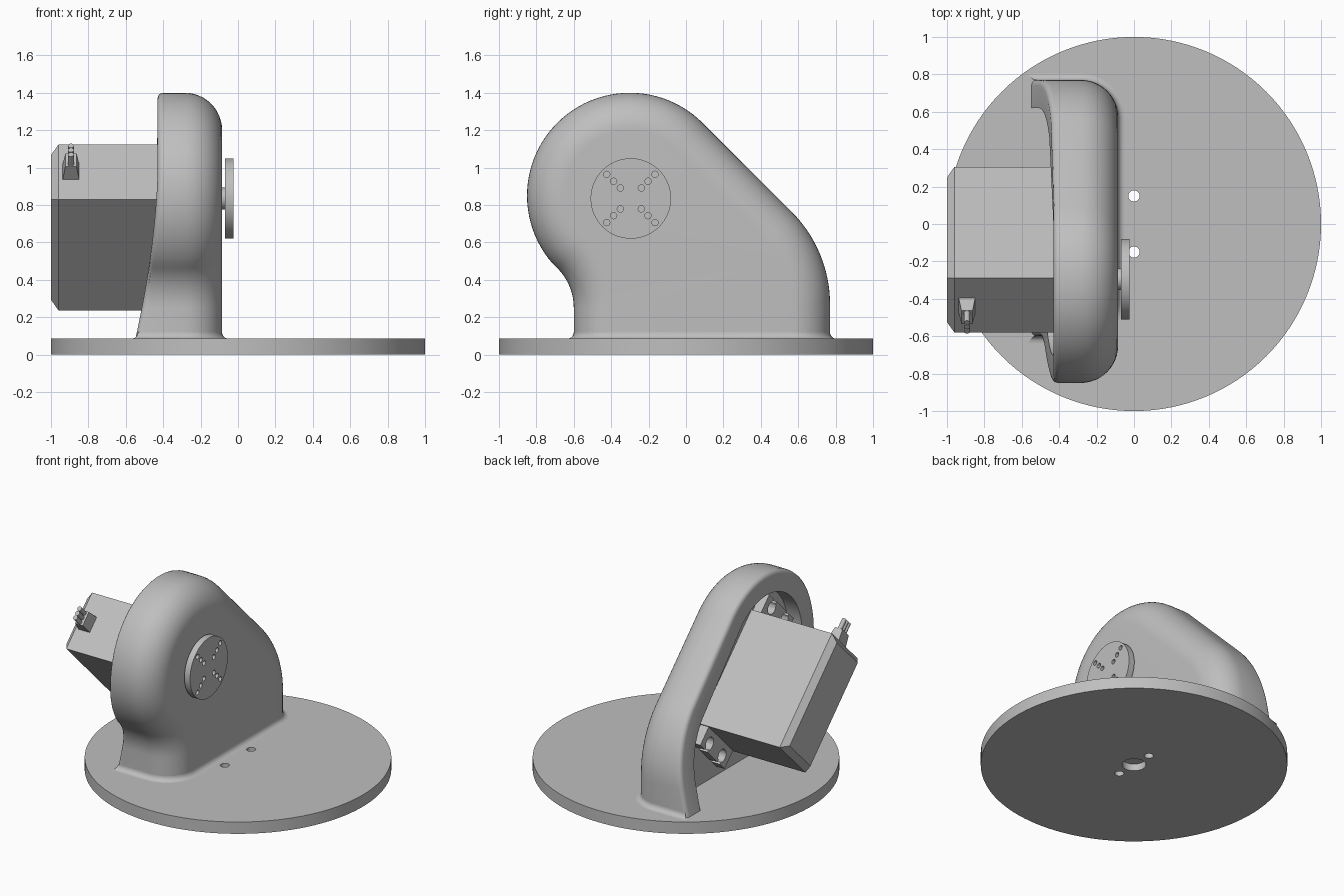
import bpy, bmesh
from math import sin, cos, pi, radians, sqrt
from mathutils import Matrix, Vector

if "Cube" in bpy.data.objects:
    bpy.data.objects.remove(bpy.data.objects["Cube"], do_unlink=True)

grey = bpy.data.materials.new("plain grey")
grey.use_nodes = True
grey.diffuse_color = (0.52, 0.52, 0.52, 1)
grey.node_tree.nodes["Principled BSDF"].inputs["Base Color"].default_value = grey.diffuse_color

TILT = Matrix.Translation((0, -0.1375, 0.68)) @ Matrix.Rotation(radians(-45), 4, "X")
AXES = {"X": Matrix.Rotation(pi / 2, 4, "Y"), "Y": Matrix.Rotation(pi / 2, 4, "X"), "Z": Matrix()}


def finish(name, bm, matrix=None, smooth=True):
    bmesh.ops.recalc_face_normals(bm, faces=bm.faces)
    if matrix:
        bm.transform(matrix)
    mesh = bpy.data.meshes.new(name)
    bm.to_mesh(mesh)
    bm.free()
    obj = bpy.data.objects.new(name, mesh)
    mesh.materials.append(grey)
    bpy.context.collection.objects.link(obj)
    if smooth:
        shade(obj)
    return obj


def activate(obj):
    bpy.ops.object.select_all(action="DESELECT")
    obj.select_set(True)
    bpy.context.view_layer.objects.active = obj


def shade(obj):
    activate(obj)
    bpy.ops.object.shade_smooth_by_angle(angle=radians(32))


def cylinder(bm, axis, centre, radius, length, sides=32):
    bmesh.ops.create_cone(bm, cap_ends=True, segments=sides, radius1=radius, radius2=radius,
                          depth=length, matrix=Matrix.Translation(centre) @ AXES[axis])


def box(bm, centre, size):
    bmesh.ops.create_cube(bm, size=1, matrix=Matrix.Translation(centre) @ Matrix.Diagonal((*size, 1)))


def loft(bm, rings, closed=True, caps=True):
    rows = [[bm.verts.new(p) for p in ring] for ring in rings]
    n = len(rows[0])
    for a, b in zip(rows, rows[1:]):
        for i in range(n if closed else n - 1):
            j = (i + 1) % n
            bm.faces.new((a[i], a[j], b[j], b[i]))
    if caps:
        bm.faces.new(rows[0])
        bm.faces.new(rows[-1])


def cut(obj, cutter_bm, matrix=None):
    cutter = finish("cutter", cutter_bm, matrix, smooth=False)
    cutter.hide_render = True
    mod = obj.modifiers.new("holes", "BOOLEAN")
    mod.operation = "DIFFERENCE"
    mod.solver = "EXACT"
    mod.object = cutter
    activate(obj)
    bpy.ops.object.modifier_apply(modifier=mod.name)
    bpy.data.objects.remove(cutter, do_unlink=True)
    shade(obj)


def arc(cy, cz, r, start, end, steps):
    angles = [radians(start + (end - start) * i / steps) for i in range(steps + 1)]
    return [(cy + r * cos(a), cz + r * sin(a)) for a in angles]


# Round base with two bolt holes and a blind centre hole underneath
bm = bmesh.new()
cylinder(bm, "Z", (0, 0, 0.0425), 1, 0.085, 128)
base = finish("base_plate", bm, smooth=False)
bm = bmesh.new()
for y in (-0.15, 0.15):
    cylinder(bm, "Z", (0, y, 0.05), 0.03, 0.3)
cylinder(bm, "Z", (0, 0, 0), 0.078, 0.1)
cut(base, bm)


# Housing outline, inset by d, from the front foot over the top to the rear foot
def outline(d):
    pts = [(-0.6 + d, 0.05), (-0.6 + d, 0.15)]
    pts += arc(-0.9, 0.25, 0.3 + d, 0, 45, 12)
    pts += arc(-0.3, 0.85, 0.55 - d, 225, 45, 48)[1:]
    pts += arc(0.074, 0.27, 0.696 - d, 45, 0, 16)
    return pts + [(0.77 - d, 0.15), (0.77 - d, 0.05)]


def back_x(z):
    return -0.43 - 0.115 * (max(0, 1 - z) / 0.9) ** 1.7


FLOOR, WALL, ROUND = -0.32, 0.15, 0.2
rings = [[(FLOOR, y, z) for y, z in outline(WALL)]]
for d, lift in [(WALL, 0), (0.03, 0), (0.015, 0.004), (0.004, 0.015), (0, 0.03)]:
    rings.append([(back_x(z) + lift, y, z) for y, z in outline(d)])
for i in range(13):
    t = i / 12 * pi / 2
    rings.append([(-0.285 + ROUND * sin(t), y, z) for y, z in outline(ROUND * (1 - cos(t)))])
bm = bmesh.new()
loft(bm, rings, closed=False)
finish("housing", bm)


# Fillet where the housing meets the base
def footprint(e):
    pts = [(-0.535 - e, -0.6 - e)]
    pts += arc(-0.285, -0.4, ROUND + e, -90, 0, 10)
    pts += arc(-0.285, 0.57, ROUND + e, 0, 90, 10)
    return pts + [(-0.535 - e, 0.77 + e)]


bm = bmesh.new()
fillet = 0.035
loft(bm, [[(x, y, 0.085 + fillet * (1 - cos(i * pi / 12))) for x, y in footprint(fillet * (1 - sin(i * pi / 12)))]
          for i in range(7)], closed=False, caps=False)
finish("foot_fillet", bm)


# Tilted motor body with a chamfered end
def rectangle_x(x, hy, hz):
    return [(x, -hy, -hz), (x, hy, -hz), (x, hy, hz), (x, -hy, hz)]


bm = bmesh.new()
loft(bm, [rectangle_x(-1, 0.38, 0.167), rectangle_x(-0.96, 0.42, 0.207), rectangle_x(-0.2, 0.42, 0.207)])
finish("motor_body", bm, TILT, smooth=False)

# Mounting ears with open screw slots
bm = bmesh.new()
box(bm, (-0.357, 0, 0), (0.065, 1.11, 0.39))
ears = finish("motor_ears", bm, TILT, smooth=False)
for side in (-1, 1):
    for v in (-0.1, 0.1):
        bm = bmesh.new()
        cylinder(bm, "X", (-0.357, side * 0.5, v), 0.045, 0.3, 24)
        cut(ears, bm, TILT)
        bm = bmesh.new()
        box(bm, (-0.357, side * 0.55, v), (0.3, 0.1, 0.04))
        cut(ears, bm, TILT)

# Cable plug and its three wires
bm = bmesh.new()
loft(bm, [[(-0.893 + sx * hx, y, sz * hz) for sx, sz in ((-1, -1), (1, -1), (1, 1), (-1, 1))]
          for y, hx, hz in ((-0.415, 0.045, 0.057), (-0.51, 0.03, 0.05))])
finish("cable_plug", bm, TILT, smooth=False)
bm = bmesh.new()
for v in (-0.033, 0, 0.033):
    cylinder(bm, "Y", (-0.893, -0.54, v), 0.016, 0.09, 16)
finish("cable_wires", bm, TILT)

# Output shaft and drilled horn disc
SHAFT = Vector((0, -0.295, 0.835))
bm = bmesh.new()
cylinder(bm, "X", SHAFT + Vector((-0.09, 0, 0)), 0.058, 0.05)
finish("output_shaft", bm)
bm = bmesh.new()
cylinder(bm, "X", SHAFT + Vector((-0.0475, 0, 0)), 0.215, 0.045, 64)
horn = finish("output_disc", bm, smooth=False)
bm = bmesh.new()
for offset in (0.056, 0.092, 0.129):
    for sy in (-1, 1):
        for sz in (-1, 1):
            cylinder(bm, "X", SHAFT + Vector((-0.04, sy * offset, sz * offset)), 0.017, 0.08, 16)
cut(horn, bm)
